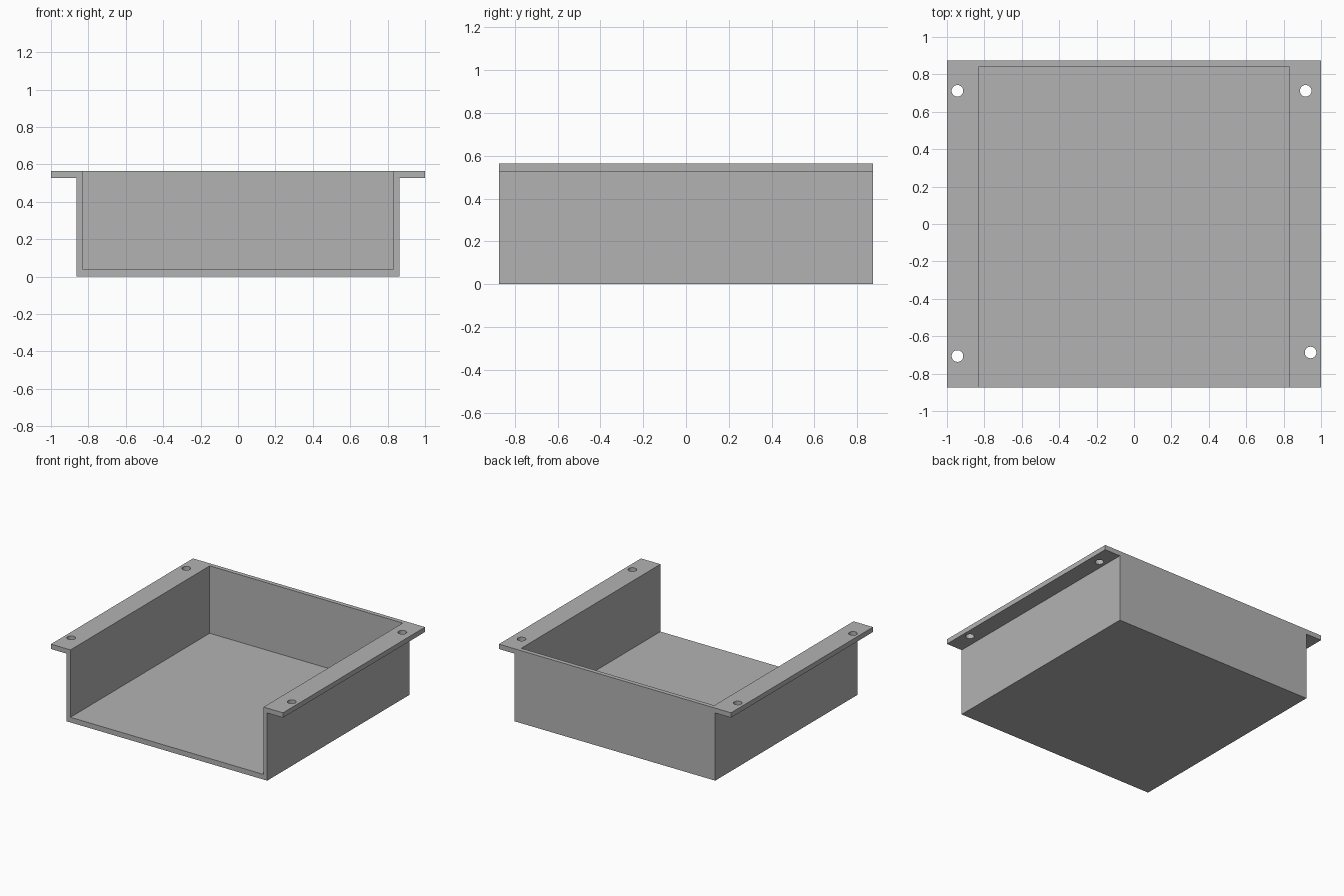
import bpy
import bmesh

cube = bpy.data.objects.get("Cube")
if cube:
    bpy.data.objects.remove(cube, do_unlink=True)

# Main dimensions
DEPTH = 0.874
HEIGHT = 0.565
FLANGE_Z = 0.527
OUTER_X = 0.864
INNER_X = 0.832
INNER_BACK = 0.84
FLOOR = 0.04
HOLE_RADIUS = 0.031
HOLES = [(-0.944, 0.712), (0.918, 0.712), (-0.944, -0.706), (0.944, -0.687)]

gray = bpy.data.materials.new("plain gray")
gray.use_nodes = True
color = (0.45, 0.45, 0.45, 1)
gray.diffuse_color = color
gray.node_tree.nodes["Principled BSDF"].inputs["Base Color"].default_value = color


def extrude_shape(name, points, offset):
    """Make a closed solid by extruding a flat outline."""
    bm = bmesh.new()
    face = bm.faces.new([bm.verts.new(p) for p in points])
    result = bmesh.ops.extrude_face_region(bm, geom=[face], use_keep_orig=True)
    moved = [v for v in result["geom"] if isinstance(v, bmesh.types.BMVert)]
    bmesh.ops.translate(bm, verts=moved, vec=offset)
    bmesh.ops.recalc_face_normals(bm, faces=bm.faces)
    mesh = bpy.data.meshes.new(name)
    bm.to_mesh(mesh)
    bm.free()
    obj = bpy.data.objects.new(name, mesh)
    bpy.context.collection.objects.link(obj)
    mesh.materials.append(gray)
    return obj


def cut(target, cutter):
    """Subtract the cutter from the target, then discard it."""
    cutter.hide_render = True
    mod = target.modifiers.new("cut", "BOOLEAN")
    mod.operation = "DIFFERENCE"
    mod.solver = "EXACT"
    mod.object = cutter
    bpy.context.view_layer.objects.active = target
    bpy.ops.object.modifier_apply(modifier=mod.name)
    bpy.data.objects.remove(cutter, do_unlink=True)


# Tray body with side flanges, as a mirrored profile run front to back
half = [(OUTER_X, 0), (OUTER_X, FLANGE_Z), (1, FLANGE_Z), (1, HEIGHT)]
outline = half + [(-x, z) for x, z in reversed(half)]
tray = extrude_shape("open_front_tray", [(x, -DEPTH, z) for x, z in outline],
                     (0, 2 * DEPTH, 0))

# Cavity, open at the front and top
corners = [(-INNER_X, -1), (INNER_X, -1), (INNER_X, INNER_BACK), (-INNER_X, INNER_BACK)]
cut(tray, extrude_shape("cavity_cutter", [(x, y, FLOOR) for x, y in corners], (0, 0, 1)))

# Screw holes through the flanges
for x, y in HOLES:
    bpy.ops.mesh.primitive_cylinder_add(vertices=32, radius=HOLE_RADIUS, depth=0.2,
                                        location=(x, y, HEIGHT))
    hole = bpy.context.object
    hole.name = "hole_cutter"
    hole.data.materials.append(gray)
    bpy.context.view_layer.update()
    cut(tray, hole)

# Smooth hole walls with sharp corners elsewhere
bpy.ops.object.select_all(action="DESELECT")
tray.select_set(True)
bpy.context.view_layer.objects.active = tray
bpy.ops.object.shade_smooth_by_angle()
